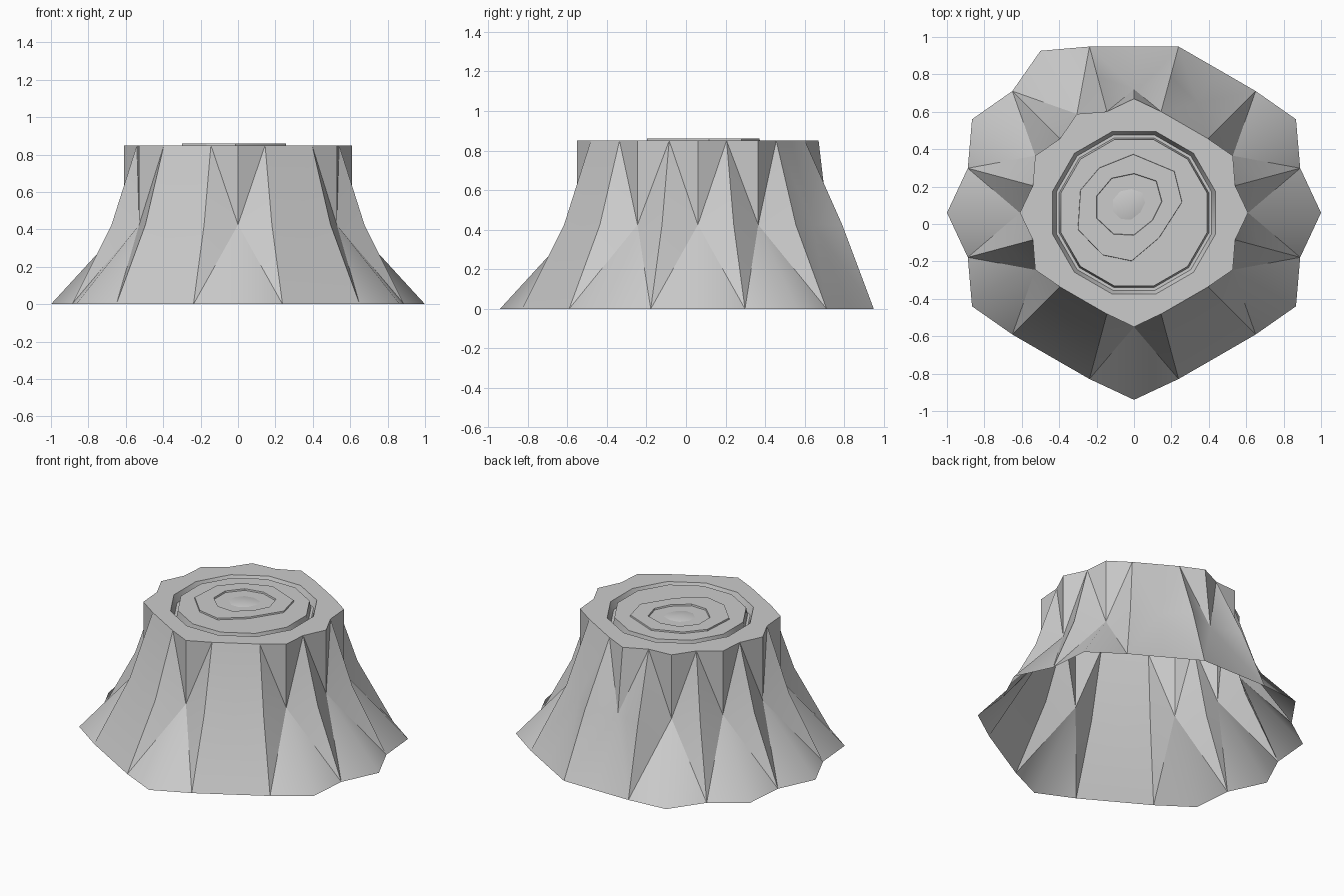
import bpy, bmesh
from math import cos, sin, radians

if "Cube" in bpy.data.objects:
    bpy.data.objects.remove(bpy.data.objects["Cube"])

CY = 0.06          # trunk axis offset in y


def make_object(name, bm, angle):
    bm.normal_update()
    mesh = bpy.data.meshes.new(name)
    bm.to_mesh(mesh)
    bm.free()
    ob = bpy.data.objects.new(name, mesh)
    bpy.context.collection.objects.link(ob)
    bpy.ops.object.select_all(action='DESELECT')
    ob.select_set(True)
    bpy.context.view_layer.objects.active = ob
    bpy.ops.object.shade_smooth_by_angle(angle=radians(angle))
    return ob


def loop(bm, pts, z):
    """Closed loop of edges; returns (verts, edges)."""
    vs = [bm.verts.new((x, y, z)) for x, y in pts]
    es = [bm.edges.new((vs[i - 1], vs[i])) for i in range(len(vs))]
    return vs, es


def bridge(bm, a, b):
    return bmesh.ops.bridge_loops(bm, edges=a[1] + b[1])["faces"]


def scaled(pts, s):
    cx = sum(p[0] for p in pts) / len(pts)
    cy = sum(p[1] for p in pts) / len(pts)
    return [(cx + (x - cx) * s, cy + (y - cy) * s) for x, y in pts]


# Bark: three rings of 24 points, radius depends on root / valley / plain side
HEIGHTS = (0.0, 0.425, 0.85)
ROOT, VALLEY, PLAIN = (1.0, 0.61, 0.61), (0.92, 0.70, 0.56), (0.889, 0.676, 0.541)
BACK, BACK_VALLEY = (0.889, 0.66, 0.61), (0.92, 0.755, 0.56)
PLAIN_ANGLES = (60, 240, 300)


def radii(a):
    if a in (75, 105):
        return BACK_VALLEY
    if a % 30:
        return VALLEY
    if a == 90:
        return BACK
    return PLAIN if a in PLAIN_ANGLES else ROOT


def outline(level):
    return [(radii(a)[level] * cos(radians(a)), CY + radii(a)[level] * sin(radians(a)))
            for a in range(0, 360, 15)]


bm = bmesh.new()
lo, mid, hi = [[bm.verts.new((x, y, z)) for x, y in outline(i)]
               for i, z in enumerate(HEIGHTS)]
for i in range(24):
    j = (i + 1) % 24
    if i % 2 == 0:     # every diagonal meets the pinched middle of a root column
        tris = ((lo[i], lo[j], mid[i]), (lo[j], mid[j], mid[i]),
                (mid[i], mid[j], hi[j]), (mid[i], hi[j], hi[i]))
    else:
        tris = ((lo[i], lo[j], mid[j]), (lo[i], mid[j], mid[i]),
                (mid[i], mid[j], hi[i]), (mid[j], hi[j], hi[i]))
    for t in tris:
        bm.faces.new(t)
make_object("stump_bark", bm, 40)

# Cut face: flat wood with carved growth rings
ring_a = [(0.45 * cos(radians(a)), CY + 0.45 * sin(radians(a))) for a in range(15, 375, 30)]
ring_b = [(0.285, 0.12), (0.24, 0.30), (0.0, 0.40), (-0.20, 0.32), (-0.31, 0.19),
          (-0.325, -0.04), (-0.18, -0.19), (-0.01, -0.225), (0.15, -0.09)]
ring_c = [(0.15, 0.12), (0.12, 0.23), (0.0, 0.27), (-0.12, 0.245), (-0.20, 0.15),
          (-0.20, 0.03), (-0.11, -0.055), (0.0, -0.06), (0.10, 0.02)]
steps = [(outline(2), 0.85),
         (ring_a, 0.85), (scaled(ring_a, 0.955), 0.80),
         (scaled(ring_a, 0.92), 0.80), (scaled(ring_a, 0.90), 0.85),
         (ring_b, 0.85), (scaled(ring_b, 0.96), 0.815),
         (scaled(ring_b, 0.93), 0.815), (scaled(ring_b, 0.91), 0.86),
         (ring_c, 0.86), (scaled(ring_c, 0.95), 0.825),
         (scaled(ring_c, 0.80), 0.836), (scaled(ring_c, 0.45), 0.852)]
bm = bmesh.new()
loops = [loop(bm, p, z) for p, z in steps]
for a, b in zip(loops, loops[1:]):
    bridge(bm, a, b)
# Domed heartwood closes the centre
tip = bm.verts.new((-0.03, 0.10, 0.858))
last = loops[-1][0]
for i in range(len(last)):
    bm.faces.new((last[i - 1], last[i], tip))
for f in bm.faces:
    f.normal_update()
    if f.normal.z < 0:
        f.normal_flip()
make_object("stump_cut_face", bm, 30)
